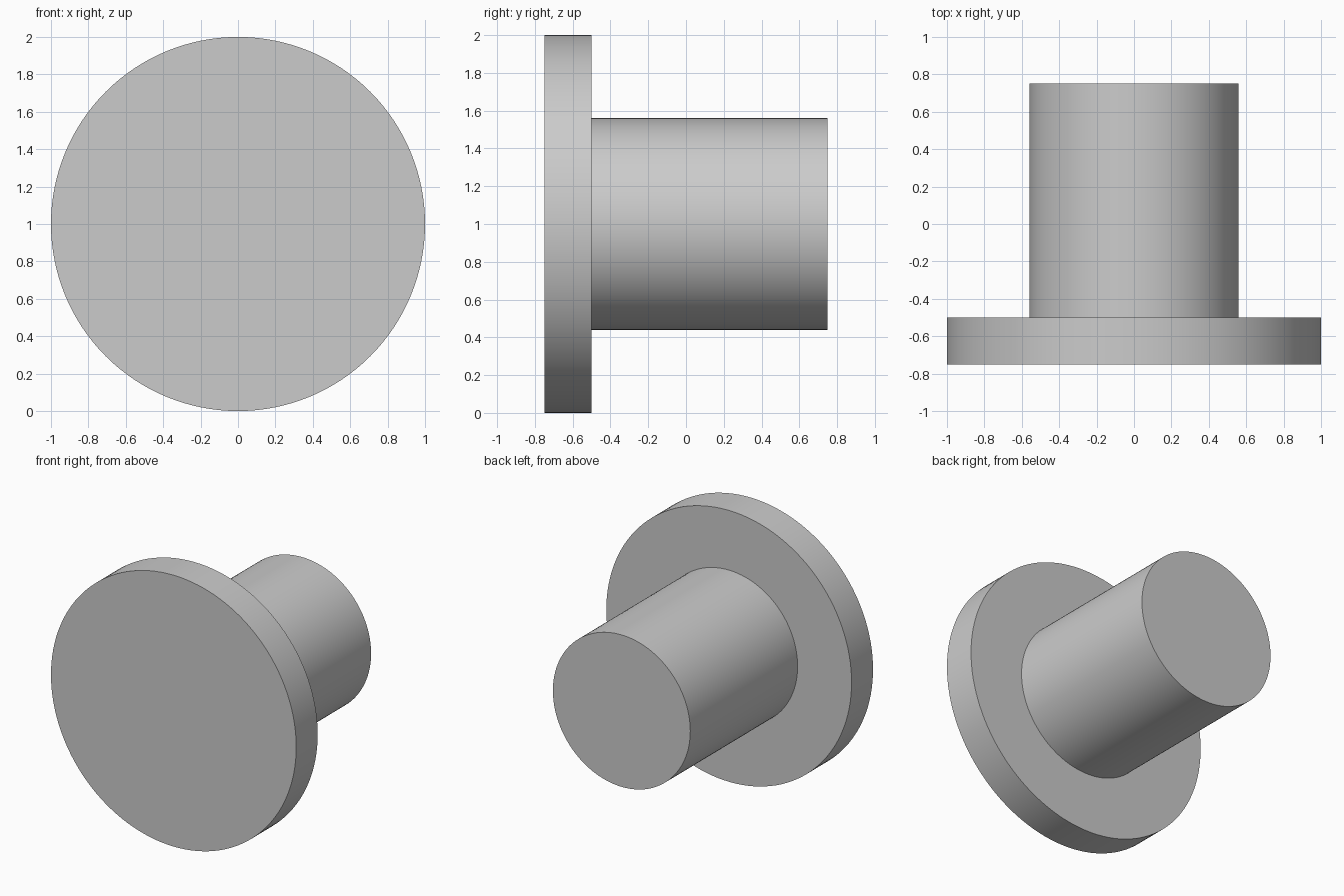
import bpy
import bmesh
from math import radians
from mathutils import Matrix, Vector

cube = bpy.data.objects.get("Cube")
if cube:
    bpy.data.objects.remove(cube, do_unlink=True)

SIDES = 128
CENTRE_Z = 1.0
# Outline of the flange and shaft: (radius, y), front to back
PROFILE = [(1.0, -0.75), (1.0, -0.5), (0.56, -0.5), (0.56, 0.75)]

# Plain grey material
grey = bpy.data.materials.new("light_grey")
grey.use_nodes = True
colour = (0.6, 0.6, 0.6, 1.0)
grey.diffuse_color = colour
grey.node_tree.nodes["Principled BSDF"].inputs["Base Color"].default_value = colour

# Turn the outline about the y axis into one closed solid
bm = bmesh.new()
rings = []
for radius, y in PROFILE:
    ring = []
    for i in range(SIDES):
        turn = Matrix.Rotation(radians(360 * i / SIDES), 3, "Y")
        ring.append(bm.verts.new(turn @ Vector((radius, y, 0)) + Vector((0, 0, CENTRE_Z))))
    rings.append(ring)
for a, b in zip(rings, rings[1:]):
    for i in range(SIDES):
        j = (i + 1) % SIDES
        bm.faces.new((a[i], a[j], b[j], b[i]))

# Flat end caps
bm.faces.new(rings[0])
bm.faces.new(rings[-1])
bmesh.ops.recalc_face_normals(bm, faces=bm.faces)

mesh = bpy.data.meshes.new("flanged_shaft")
bm.to_mesh(mesh)
bm.free()
mesh.materials.append(grey)
shaft = bpy.data.objects.new("flanged_shaft", mesh)
bpy.context.collection.objects.link(shaft)

# Smooth round walls with sharp rims
bpy.ops.object.select_all(action="DESELECT")
shaft.select_set(True)
bpy.context.view_layer.objects.active = shaft
bpy.ops.object.shade_smooth_by_angle(angle=radians(30))
